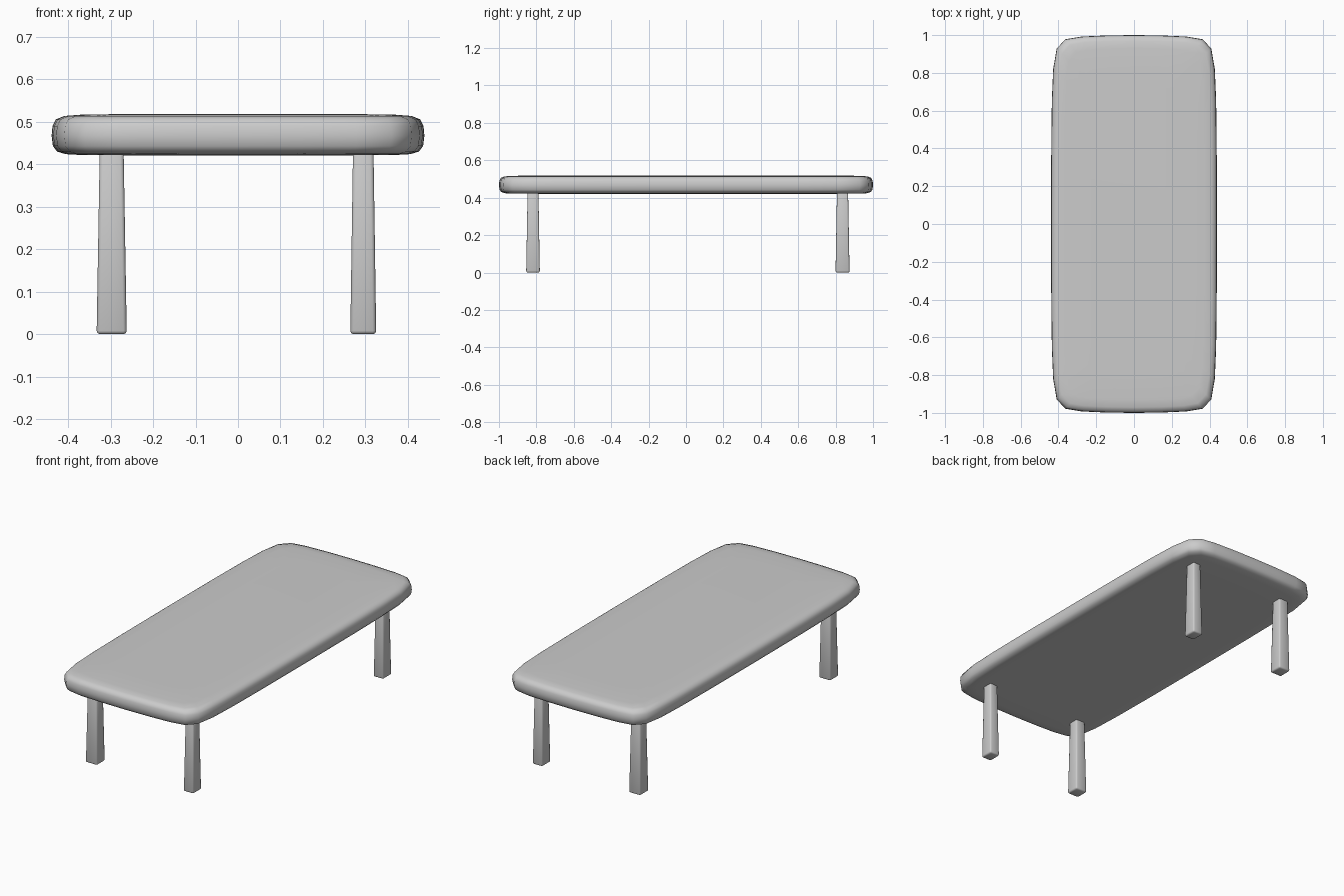
import bpy, bmesh

if "Cube" in bpy.data.objects:
    bpy.data.objects.remove(bpy.data.objects["Cube"])


def make_object(name, bm, angle):
    bmesh.ops.recalc_face_normals(bm, faces=bm.faces)
    mesh = bpy.data.meshes.new(name)
    bm.to_mesh(mesh)
    bm.free()
    obj = bpy.data.objects.new(name, mesh)
    bpy.context.collection.objects.link(obj)
    bpy.ops.object.select_all(action='DESELECT')
    obj.select_set(True)
    bpy.context.view_layer.objects.active = obj
    bpy.ops.object.shade_smooth_by_angle(angle=angle)
    return obj


# Tabletop: softly bowed rounded outline, mirrored from one quarter
quarter = [(0.439, 0), (0.438, 0.4), (0.435, 0.65), (0.428, 0.82), (0.409, 0.93),
           (0.362, 0.978), (0.28, 0.992), (0.15, 0.998), (0, 1.0)]
half = quarter + [(-x, y) for x, y in reversed(quarter[:-1])]
outline = half + [(-x, -y) for x, y in half[1:-1]]

# Rounded edge profile as (inset, height), bottom to top
profile = [(0.2, 0.421), (0.07, 0.422), (0.033, 0.424), (0.013, 0.43), (0.003, 0.443),
           (0, 0.467), (0.002, 0.49), (0.01, 0.506), (0.03, 0.514), (0.07, 0.517),
           (0.2, 0.519)]
bm = bmesh.new()
rings = [[bm.verts.new((x * (1 - d / 0.439), y * (1 - d), z)) for x, y in outline]
         for d, z in profile]
n = len(outline)
for a, b in zip(rings, rings[1:]):
    for i in range(n):
        j = (i + 1) % n
        bm.faces.new((a[i], a[j], b[j], b[i]))
bm.faces.new(rings[0][::-1])
bm.faces.new(rings[-1])
make_object("tabletop", bm, 1.0)


# Legs: square posts that narrow towards the top, with softened edges
def leg(name, x, y, wx, wy):
    bm = bmesh.new()
    bmesh.ops.create_cube(bm, size=1)
    for v in bm.verts:
        top = v.co.z > 0
        s = 0.79 if top else 1.0
        v.co = (x + v.co.x * wx * s, y + v.co.y * wy * s, 0.435 if top else 0.0)
    bmesh.ops.bevel(bm, geom=bm.edges[:], offset=0.008, segments=2,
                    profile=0.5, affect='EDGES')
    make_object(name, bm, 0.9)


for side, x, w in (("left", -0.2975, 0.071), ("right", 0.295, 0.061)):
    leg("front_" + side + "_leg", x, -0.818, w, 0.073)
    leg("back_" + side + "_leg", x, 0.837, w, 0.075)
